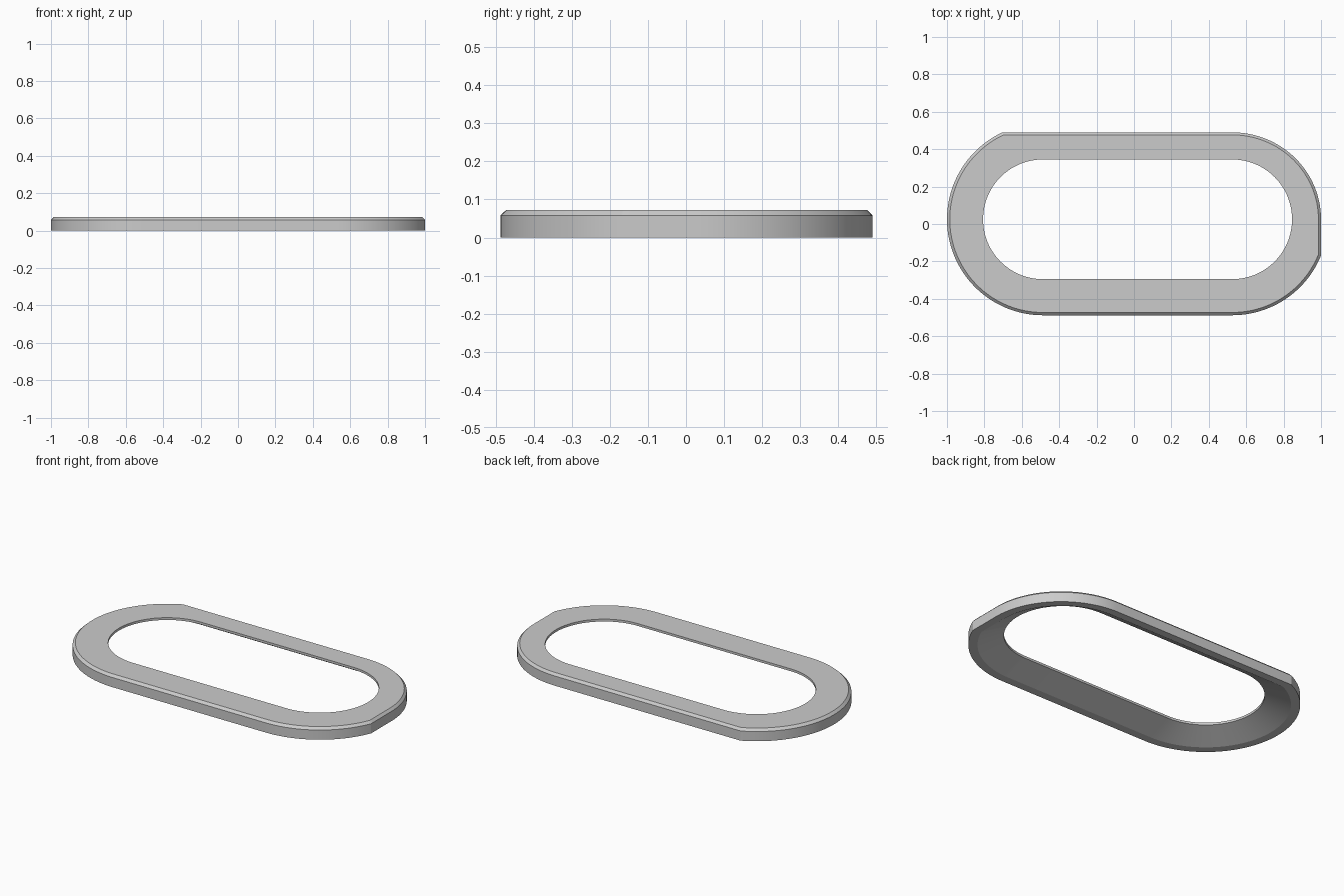
import bpy
import bmesh
from math import sin, cos, radians, asin, acos, pi

cube = bpy.data.objects.get("Cube")
if cube:
    bpy.data.objects.remove(cube)

# Grey finish
grey = bpy.data.materials.new("plain grey")
grey.use_nodes = True
colour = (0.6, 0.6, 0.6, 1)
grey.diffuse_color = colour
grey.node_tree.nodes["Principled BSDF"].inputs["Base Color"].default_value = colour

LEFT_X, RIGHT_X, MID_Y = -0.487, 0.525, 0.025   # end arc centres
OUTER, HOLE = 0.513, 0.32                       # end arc radii
BACK, SIDE = 0.465, 0.475                       # reach of the trimmed back and +x edges
HEIGHT = 0.072
STEPS = 32

# Sample angles, with the two trimmed corners placed exactly
right_angles = sorted([pi * i / (2 * STEPS) for i in range(-STEPS, STEPS + 1)]
                      + [-acos(SIDE / OUTER)])
left_angles = sorted([pi / 2 + pi * i / (2 * STEPS) for i in range(2 * STEPS + 1)]
                     + [pi - asin(BACK / OUTER)])


def outer_loop(inset, z):
    """Outer outline: trimmed round ends, with a flattened back +x corner."""
    f = 1 - inset / OUTER
    pts = []
    for a in right_angles:
        if a > 0:
            x, y = SIDE * cos(a), BACK * sin(a)
        else:
            x, y = min(OUTER * cos(a), SIDE), OUTER * sin(a)
        pts.append((RIGHT_X + x * f, MID_Y + y * f, z))
    for a in left_angles:
        x, y = OUTER * cos(a), min(OUTER * sin(a), BACK)
        pts.append((LEFT_X + x * f, MID_Y + y * f, z))
    return pts


def hole_loop(z):
    """Oval opening."""
    return [(cx + HOLE * cos(a), MID_Y + HOLE * sin(a), z)
            for cx, angles in ((RIGHT_X, right_angles), (LEFT_X, left_angles))
            for a in angles]


# Closed section: wall, chamfer, top, thin lip, sloped underside, bottom rim
loops = [outer_loop(0, 0),
         outer_loop(0, HEIGHT - 0.014),
         outer_loop(0.015, HEIGHT),
         hole_loop(HEIGHT),
         hole_loop(HEIGHT - 0.014),
         outer_loop(0.05, 0)]

bm = bmesh.new()
rings = [[bm.verts.new(p) for p in loop] for loop in loops]
count = len(rings[0])
for k, ring in enumerate(rings):
    above = rings[(k + 1) % len(rings)]
    for i in range(count):
        j = (i + 1) % count
        bm.faces.new((ring[i], ring[j], above[j], above[i]))
bmesh.ops.remove_doubles(bm, verts=bm.verts, dist=0.00001)
bmesh.ops.recalc_face_normals(bm, faces=bm.faces)

mesh = bpy.data.meshes.new("oval_bezel")
bm.to_mesh(mesh)
bm.free()
bezel = bpy.data.objects.new("oval_bezel", mesh)
bpy.context.collection.objects.link(bezel)
mesh.materials.append(grey)

# Smooth arcs, crisp edges
bpy.ops.object.select_all(action='DESELECT')
bezel.select_set(True)
bpy.context.view_layer.objects.active = bezel
bpy.ops.object.shade_smooth_by_angle(angle=radians(17))
